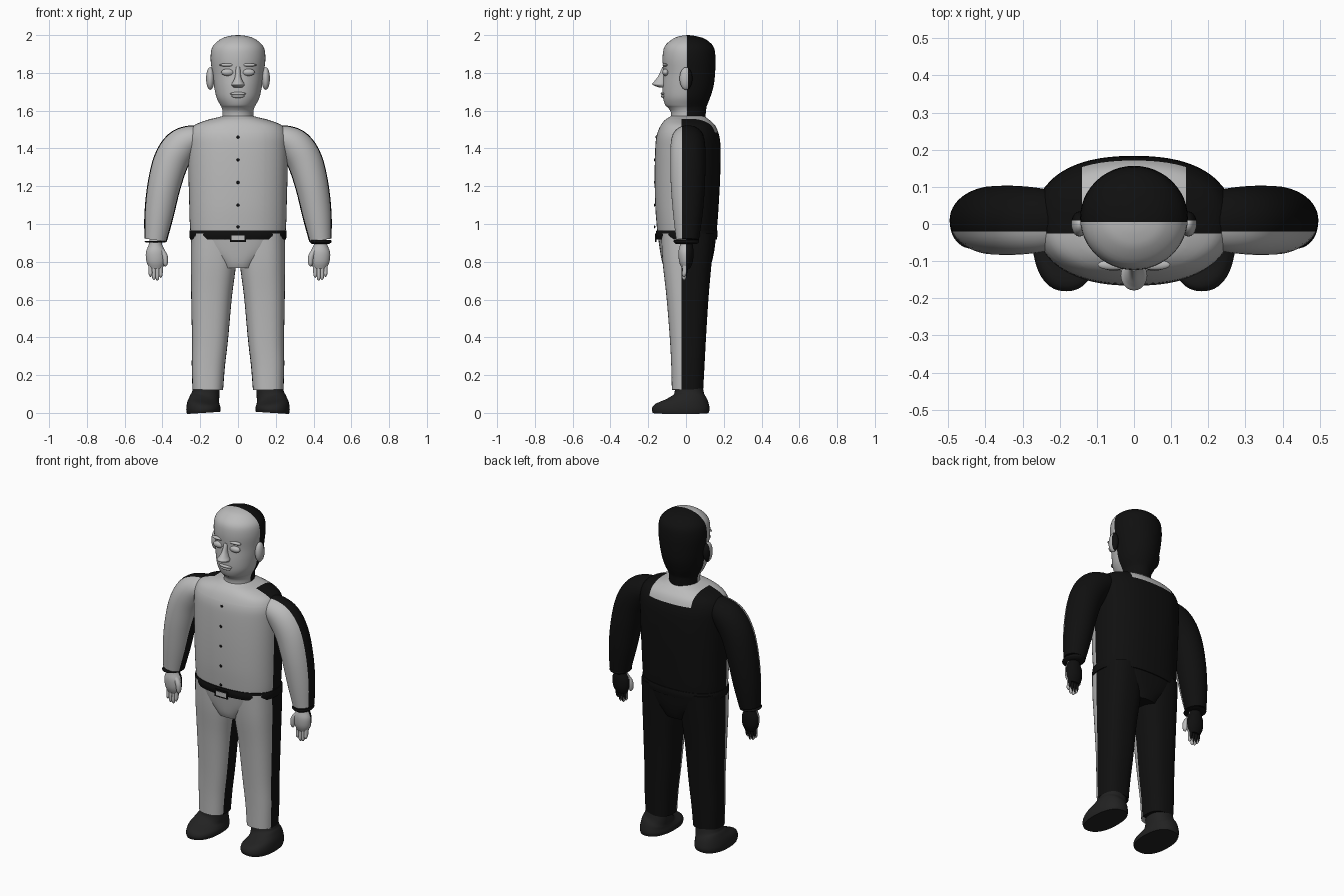
import bpy, bmesh, math
from mathutils import Vector

old = bpy.data.objects.get("Cube")
if old:
    bpy.data.objects.remove(old, do_unlink=True)


def material(name, value):
    m = bpy.data.materials.new(name)
    m.use_nodes = True
    colour = (value, value, value, 1)
    m.diffuse_color = colour
    m.node_tree.nodes["Principled BSDF"].inputs["Base Color"].default_value = colour
    return m


GREY = material("light grey", 0.5)
BLACK = material("back black", 0.005)
DARK = material("shoe black", 0.016)


def finish(name, bm, split=None, only=None, patch=None):
    """Cut at a y plane, colour the front grey and the back black."""
    def cut(co, no):
        geom = bm.verts[:] + bm.edges[:] + bm.faces[:]
        bmesh.ops.bisect_plane(bm, geom=geom, plane_co=co, plane_no=no)
    if split is not None:
        cut((0, split, 0), (0, 1, 0))
    if patch:
        cut((patch[0], 0, 0), (1, 0, 0))
        cut((-patch[0], 0, 0), (1, 0, 0))
        cut((0, 0, patch[1]), (0, 0, 1))
    bmesh.ops.recalc_face_normals(bm, faces=bm.faces)
    for f in bm.faces:
        c = f.calc_center_median()
        back = split is not None and c.y > split
        if patch and abs(c.x) < patch[0] and c.z > patch[1]:
            back = False
        f.material_index = int(back)
    me = bpy.data.meshes.new(name)
    bm.to_mesh(me)
    bm.free()
    for m in ([only] if only else [GREY, BLACK]):
        me.materials.append(m)
    ob = bpy.data.objects.new(name, me)
    bpy.context.collection.objects.link(ob)
    bpy.ops.object.select_all(action='DESELECT')
    ob.select_set(True)
    bpy.context.view_layer.objects.active = ob
    bpy.ops.object.shade_smooth_by_angle(angle=math.radians(50))
    return ob


def spline(p, steps):
    """Smooth a list of ring tuples with a Catmull-Rom curve."""
    p = [Vector(q) for q in p]
    p = [p[0]] + p + [p[-1]]
    out = []
    for a, b, c, d in zip(p, p[1:], p[2:], p[3:]):
        for i in range(steps):
            t = i / steps
            out.append(b + (c - a) * (t / 2) + (2 * a - 5 * b + 4 * c - d) * (t * t / 2)
                       + (3 * b - a - 3 * c + d) * (t ** 3 / 2))
    return out + [p[-1]]


def loft(name, rings, power=2, steps=4, sides=40, **kw):
    """Skin rings (x, y, z, width radius, depth radius) along a path."""
    rings = spline(rings, steps)
    bm = bmesh.new()
    loops = []
    for i, r in enumerate(rings):
        t = rings[min(i + 1, len(rings) - 1)] - rings[max(i - 1, 0)]
        u = Vector((t[2], 0, -t[0])).normalized()
        loop = []
        for k in range(sides):
            a = math.tau * k / sides
            c, s = math.cos(a), math.sin(a)
            c = math.copysign(abs(c) ** (2 / power), c)
            s = math.copysign(abs(s) ** (2 / power), s)
            co = Vector(r[:3]) + u * c * abs(r[3]) + Vector((0, s * abs(r[4]), 0))
            loop.append(bm.verts.new(co))
        loops.append(loop)
    for a, b in zip(loops, loops[1:]):
        for k in range(sides):
            j = (k + 1) % sides
            bm.faces.new((a[k], a[j], b[j], b[k]))
    bm.faces.new(loops[0])
    bm.faces.new(loops[-1])
    return finish(name, bm, **kw)


def upright(name, rows, **kw):
    """Rows are (height, half width, front y, back y)."""
    return loft(name, [(0, (f + b) / 2, z, w, (b - f) / 2) for z, w, f, b in rows], **kw)


def blob(name, centre, size, **kw):
    bm = bmesh.new()
    bmesh.ops.create_uvsphere(bm, u_segments=20, v_segments=12, radius=1)
    bmesh.ops.scale(bm, vec=size, verts=bm.verts)
    bmesh.ops.translate(bm, vec=centre, verts=bm.verts)
    return finish(name, bm, **kw)


def box(name, centre, size, only):
    bm = bmesh.new()
    bmesh.ops.create_cube(bm, size=1)
    bmesh.ops.scale(bm, vec=size, verts=bm.verts)
    bmesh.ops.translate(bm, vec=centre, verts=bm.verts)
    return finish(name, bm, only=only)


# Head and neck
upright("head", [
    (1.54, .085, -.08, .10), (1.59, .082, -.08, .105), (1.615, .086, -.095, .108),
    (1.63, .094, -.11, .112), (1.67, .114, -.122, .128), (1.73, .127, -.124, .146),
    (1.80, .137, -.120, .154), (1.88, .145, -.124, .156), (1.94, .134, -.113, .145),
    (1.98, .09, -.07, .10), (1.995, .045, -.03, .05), (2.0, .004, .006, .014)],
    split=.005, sides=48)

# Face
upright("nose", [(1.722, .022, -.14, -.10), (1.738, .036, -.178, -.10),
                 (1.755, .026, -.168, -.10), (1.785, .015, -.146, -.10),
                 (1.83, .012, -.126, -.10)], sides=20)
blob("upper_lip", (0, -.120, 1.690), (.042, .014, .009))
blob("lower_lip", (0, -.118, 1.677), (.034, .014, .010))
for s, side in ((1, "left"), (-1, "right")):
    blob(side + "_eye", (s * .055, -.108, 1.803), (.034, .018, .019))
    blob(side + "_brow", (s * .056, -.110, 1.842), (.042, .014, .009))
    blob(side + "_ear", (s * .147, .0, 1.77), (.022, .034, .06), split=.01)

# Shirt body, with the pale yoke at the back of the neck
upright("shirt", [
    (.94, .25, -.15, .16), (1.0, .255, -.156, .166), (1.1, .258, -.163, .173),
    (1.25, .262, -.166, .181), (1.4, .265, -.163, .183), (1.47, .262, -.155, .175),
    (1.52, .235, -.135, .155), (1.55, .165, -.112, .125), (1.565, .105, -.09, .105),
    (1.572, .08, -.08, .095)], power=2.35, sides=64, split=-.025, patch=(.14, 1.485))
for z in (1.46, 1.34, 1.22, 1.1, .985):
    y = -.166 if z < 1.4 else -.157
    blob("shirt_button", (0, y, z), (.008, .004, .008), only=BLACK)

# Belt and buckle
upright("belt", [(.918, .254, -.155, .163), (.942, .258, -.160, .167), (.965, .256, -.157, .166)],
        power=2.35, sides=64, only=BLACK)
box("buckle", (0, -.159, .928), (.085, .008, .045), BLACK)
box("buckle_plate", (0, -.163, .927), (.068, .004, .026), GREY)

# Trouser seat
upright("trouser_seat", [(.768, .095, -.115, .125), (.80, .12, -.127, .137),
                         (.86, .20, -.138, .150), (.94, .25, -.15, .16)],
        power=2.5, split=-.025)

for s, side in ((1, "left"), (-1, "right")):
    # Trouser legs and shoes
    loft(side + "_trouser_leg", [
        (s * .128, .008, .95, .12, .14), (s * .13, .006, .80, .12, .13),
        (s * .14, .008, .62, .108, .112), (s * .148, .010, .40, .096, .096),
        (s * .157, .010, .25, .088, .088), (s * .16, .008, .122, .081, .083)],
        power=2.5, split=-.025)
    loft(side + "_shoe", [
        (s * .182, -.028, 0, .088, .148), (s * .183, -.028, .02, .091, .153),
        (s * .182, -.022, .045, .088, .143), (s * .178, .005, .07, .08, .108),
        (s * .172, .016, .095, .074, .082), (s * .168, .016, .13, .070, .074)],
        power=2.3, only=DARK)

    # Sleeves
    loft(side + "_sleeve", [
        (s * .19, .01, 1.465, .055, .07), (s * .245, .01, 1.45, .075, .085),
        (s * .305, .01, 1.41, .092, .092), (s * .355, .01, 1.33, .094, .093),
        (s * .392, .01, 1.20, .088, .09), (s * .418, .01, 1.05, .078, .078),
        (s * .436, .008, .915, .06, .06)], split=-.02)

    # Hands
    loft(side + "_palm", [
        (s * .436, .002, .93, .03, .03), (s * .437, .002, .89, .036, .034),
        (s * .436, 0, .85, .052, .04), (s * .434, 0, .80, .05, .036),
        (s * .434, 0, .765, .034, .022)], split=0)
    for k, length in enumerate((.715, .70, .703, .72)):
        x = .409 + .018 * k
        loft(side + "_finger", [
            (s * x, 0, .80, .012, .016), (s * x, -.006, .75, .011, .014),
            (s * x, -.01, length + .012, .009, .011), (s * x, -.01, length, .002, .003)],
            sides=12, split=0)
    loft(side + "_thumb", [
        (s * .41, -.01, .865, .014, .018), (s * .388, -.018, .83, .016, .018),
        (s * .384, -.02, .79, .012, .014), (s * .386, -.02, .775, .003, .004)],
        sides=12, split=0)

    # Wrist bands: a thin one on the right, a chunkier one on the left
    h = .011 if s > 0 else .004
    loft(side + "_wrist_band", [(s * .437, .002, .905 - h, .045, .055),
                                (s * .437, .002, .905, .058, .068),
                                (s * .437, .002, .905 + h, .055, .065)], only=BLACK)
